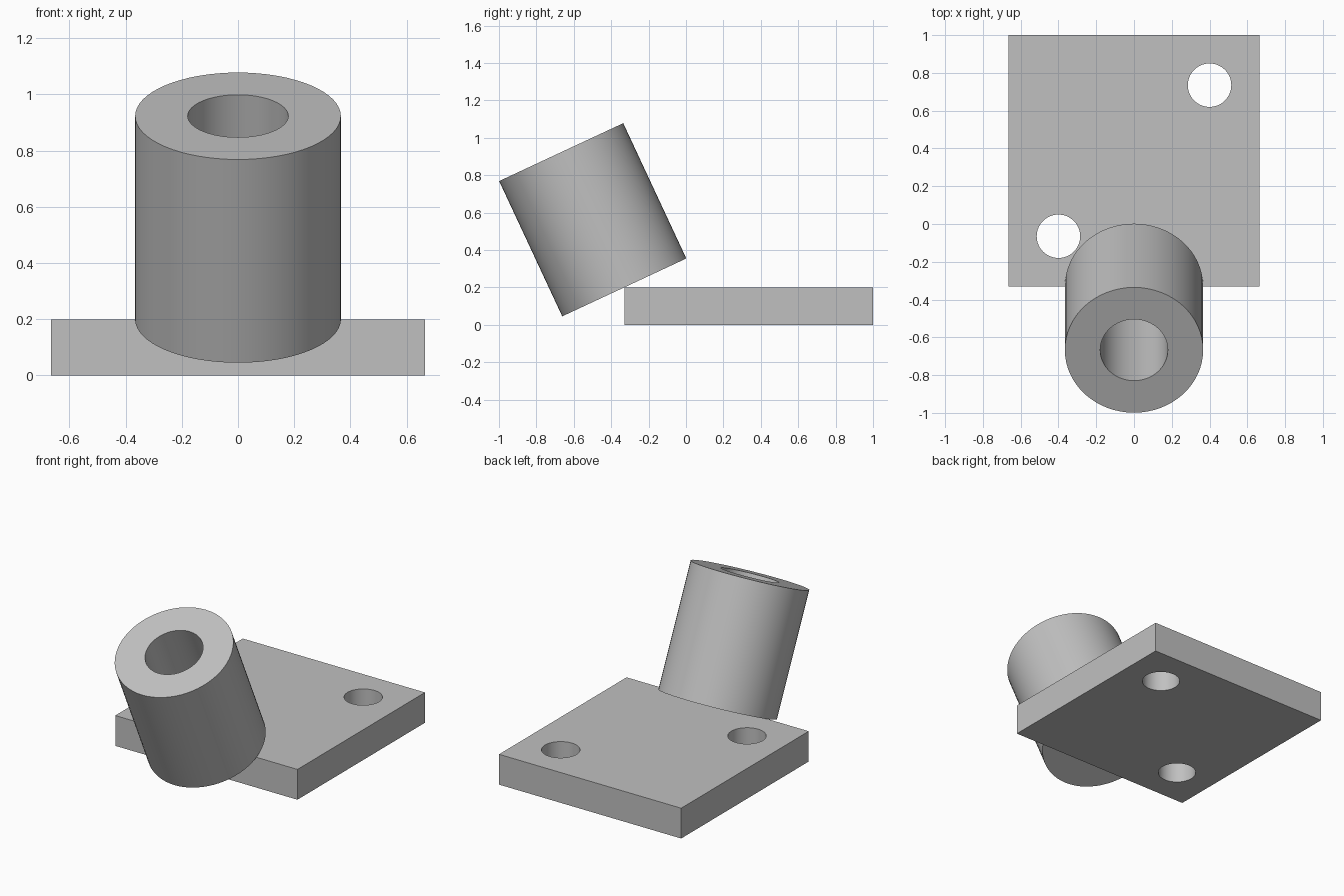
import bpy
import math
from mathutils import Vector

default = bpy.data.objects.get("Cube")
if default:
    bpy.data.objects.remove(default, do_unlink=True)

# Main dimensions
HALF = 0.665            # half the side of the square plate
THICK = 0.2
BACK = 1.0
MID_Y = BACK - HALF
TILT = math.radians(25)
TUBE_R, BORE_R, TUBE_H = 0.366, 0.179, 0.798
HOLE_R, HOLE_OFF = 0.115, 0.4

grey = bpy.data.materials.new("plain_grey")
grey.use_nodes = True
colour = (0.53, 0.53, 0.53, 1)
grey.diffuse_color = colour
grey.node_tree.nodes["Principled BSDF"].inputs["Base Color"].default_value = colour


def cylinder(name, radius, height, centre, tilt=0.0):
    bpy.ops.mesh.primitive_cylinder_add(vertices=64, radius=radius, depth=height,
                                        location=centre, rotation=(tilt, 0, 0))
    obj = bpy.context.object
    obj.name = name
    return obj


def drill(obj, cutters):
    """Cut each cutter out of obj, then discard the cutters."""
    bpy.ops.object.select_all(action='DESELECT')
    obj.select_set(True)
    bpy.context.view_layer.objects.active = obj
    for cutter in cutters:
        cutter.hide_render = True
        mod = obj.modifiers.new("hole", 'BOOLEAN')
        mod.operation = 'DIFFERENCE'
        mod.solver = 'EXACT'
        mod.object = cutter
        bpy.ops.object.modifier_apply(modifier=mod.name)
        bpy.data.objects.remove(cutter, do_unlink=True)
    obj.data.materials.clear()
    obj.data.materials.append(grey)
    bpy.ops.object.shade_smooth_by_angle(angle=math.radians(30))


# Base plate with two diagonally opposite bolt holes
bpy.ops.mesh.primitive_cube_add(size=1, location=(0, MID_Y, THICK / 2))
plate = bpy.context.object
plate.name = "base_plate"
plate.scale = (2 * HALF, 2 * HALF, THICK)
bpy.ops.object.transform_apply(location=False, rotation=False, scale=True)
drill(plate, [cylinder("bolt_hole_cutter", HOLE_R, THICK * 2,
                       (s * HOLE_OFF, MID_Y + s * HOLE_OFF, THICK / 2))
              for s in (-1, 1)])

# Tilted tube, its lower face centred on the plate's top front edge
axis = Vector((0, -math.sin(TILT), math.cos(TILT)))
centre = Vector((0, MID_Y - HALF, THICK)) + axis * (TUBE_H / 2)
tube = cylinder("tilted_tube", TUBE_R, TUBE_H, centre, TILT)
drill(tube, [cylinder("bore_cutter", BORE_R, TUBE_H * 1.2, centre, TILT)])
